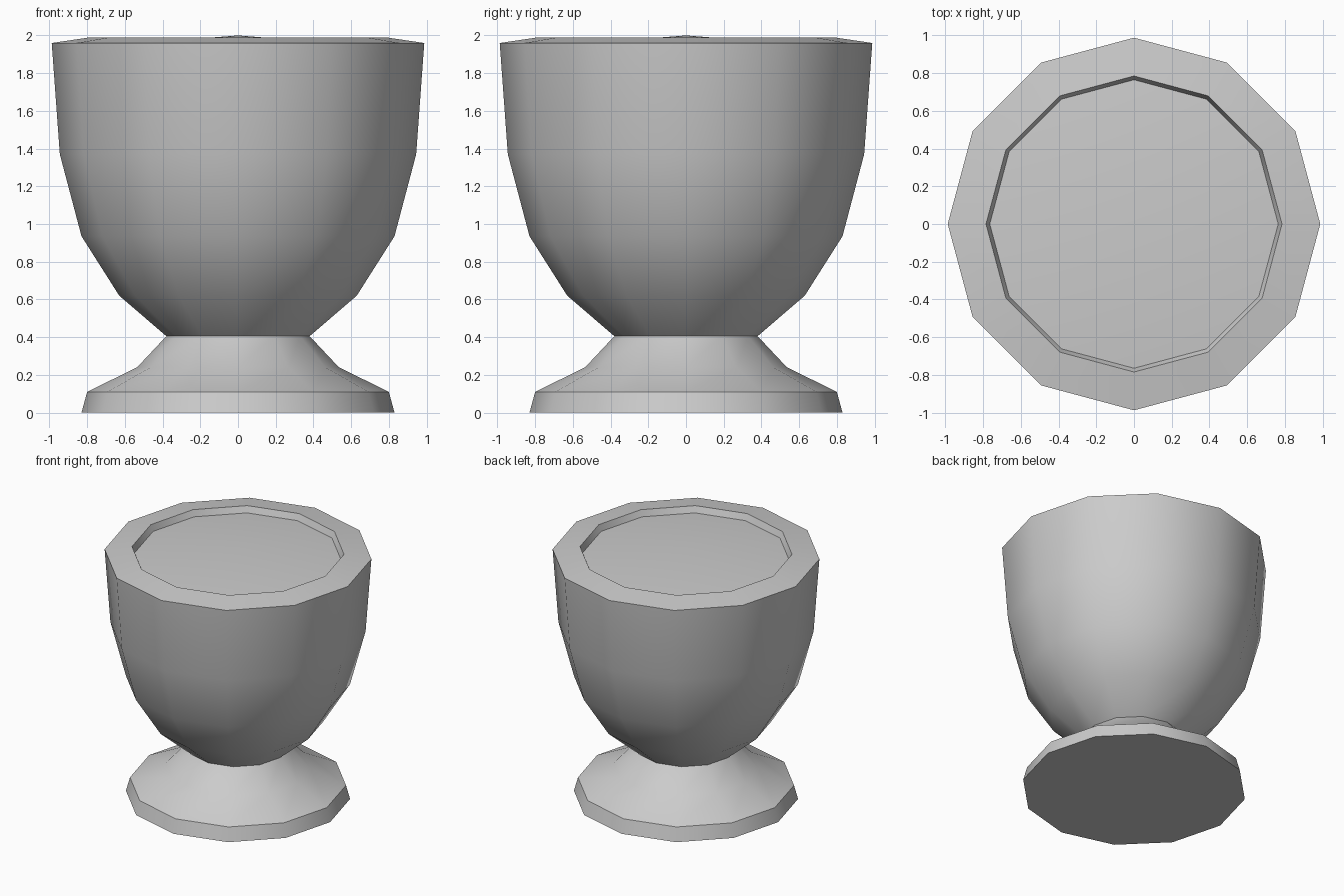
import bpy, bmesh, math

if "Cube" in bpy.data.objects:
    bpy.data.objects.remove(bpy.data.objects["Cube"])

SIDES = 12


def lathe(name, profile):
    """Revolve (radius, z) points about z; radius 0 becomes a single pole."""
    bm = bmesh.new()
    rings = []
    for r, z in profile:
        if r == 0:
            rings.append([bm.verts.new((0, 0, z))] * SIDES)
        else:
            rings.append([bm.verts.new((r * math.cos(2 * math.pi * i / SIDES),
                                        r * math.sin(2 * math.pi * i / SIDES), z))
                          for i in range(SIDES)])
    for low, high in zip(rings, rings[1:]):
        for i in range(SIDES):
            j = (i + 1) % SIDES
            corners = [low[i], low[j], high[j], high[i]]
            bm.faces.new(list(dict.fromkeys(corners)))
    mesh = bpy.data.meshes.new(name)
    bm.to_mesh(mesh)
    bm.free()
    obj = bpy.data.objects.new(name, mesh)
    bpy.context.collection.objects.link(obj)
    bpy.ops.object.select_all(action='DESELECT')
    obj.select_set(True)
    bpy.context.view_layer.objects.active = obj
    bpy.ops.object.shade_smooth_by_angle(angle=math.radians(40))
    return obj


# flared foot with closed underside, narrowing to the neck
lathe("foot", [(0, 0), (0.83, 0), (0.80, 0.11), (0.535, 0.24), (0.38, 0.405)])

# bowl, sloping rim and short inner wall
lathe("bowl", [(0.38, 0.405), (0.63, 0.62), (0.83, 0.935), (0.945, 1.37),
               (0.988, 1.96), (0.785, 1.99), (0.765, 1.94)])

# slightly domed surface filling the bowl
lathe("filling", [(0.765, 1.94), (0, 2.0)])
